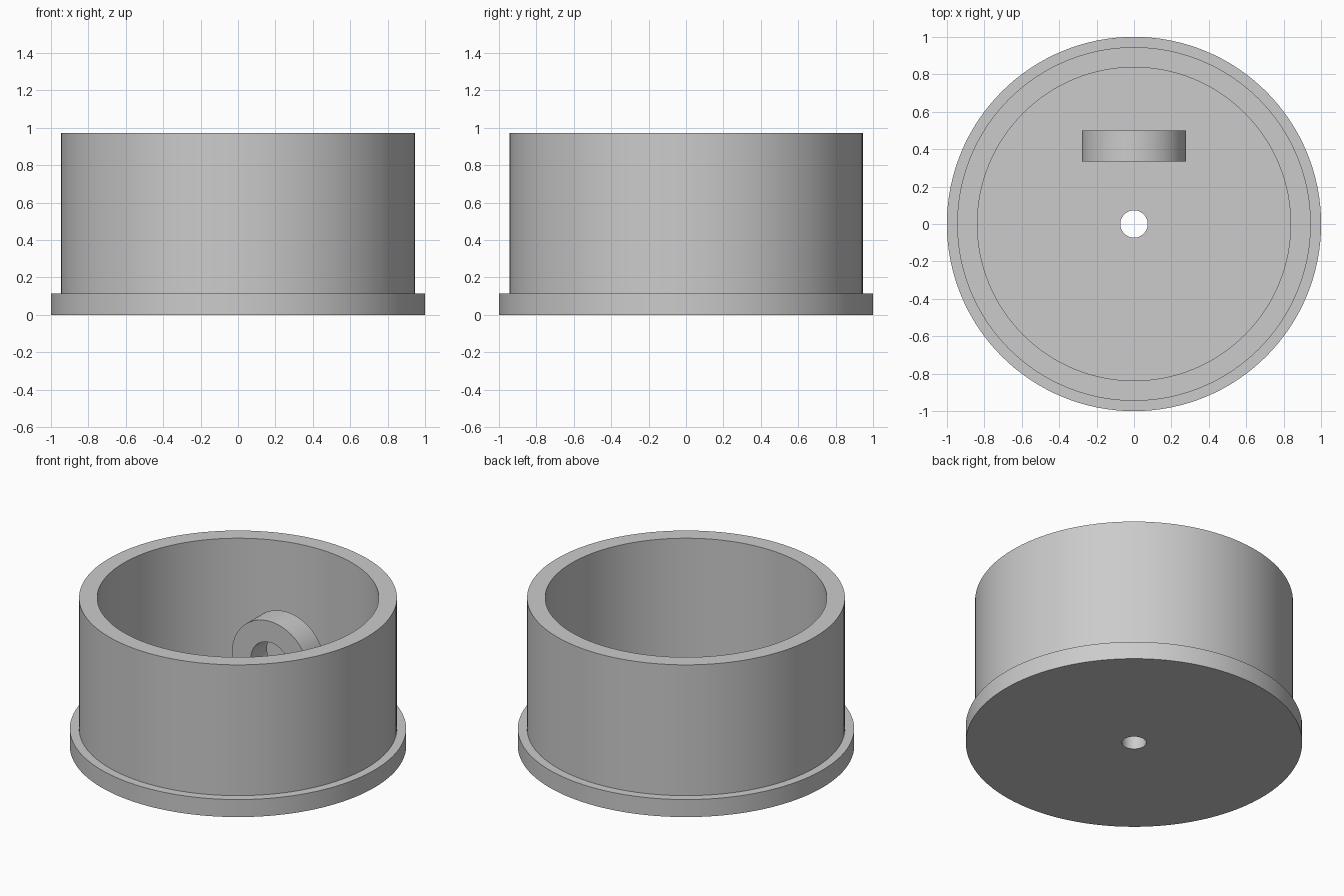
import bpy, bmesh
from math import sin, cos, pi, radians

cube = bpy.data.objects.get("Cube")
if cube:
    bpy.data.objects.remove(cube, do_unlink=True)

grey = bpy.data.materials.new("plain_grey")
grey.use_nodes = True
colour = (0.6, 0.6, 0.6, 1)
grey.diffuse_color = colour
grey.node_tree.nodes["Principled BSDF"].inputs["Base Color"].default_value = colour

FLOOR = 0.115


def loft(name, loops):
    """Join matching closed loops into a closed tube of quads."""
    bm = bmesh.new()
    rings = [[bm.verts.new(p) for p in loop] for loop in loops]
    for a, b in zip(rings, rings[1:] + rings[:1]):
        for i in range(len(a)):
            j = (i + 1) % len(a)
            bm.faces.new((a[i], a[j], b[j], b[i]))
    bmesh.ops.recalc_face_normals(bm, faces=bm.faces)
    mesh = bpy.data.meshes.new(name)
    bm.to_mesh(mesh)
    bm.free()
    mesh.materials.append(grey)
    obj = bpy.data.objects.new(name, mesh)
    bpy.context.collection.objects.link(obj)
    bpy.ops.object.select_all(action="DESELECT")
    obj.select_set(True)
    bpy.context.view_layer.objects.active = obj
    bpy.ops.object.shade_smooth_by_angle(angle=radians(30))
    return obj


def angles(n):
    return [2 * pi * i / n for i in range(n)]


# Flanged cup with a centre hole, turned from one profile (radius, height)
profile = [(0.073, 0), (1, 0), (1, FLOOR), (0.945, FLOOR),
           (0.945, 0.973), (0.837, 0.973), (0.837, FLOOR), (0.073, FLOOR)]
loft("flanged_cup", [[(r * cos(t), r * sin(t), z) for t in angles(128)]
                     for r, z in profile])

# Upright lug: rounded top, square foot, cross hole
RADIUS, HOLE, CENTRE = 0.278, 0.14, 0.412
FRONT, BACK = 0.333, 0.5


def lug_outline(y):
    points = []
    for t in angles(64):
        c, s = cos(t), sin(t)
        if s < -1e-6:
            k = max(abs(c), abs(s))
            points.append((RADIUS * c / k, y, CENTRE + s / k * (CENTRE - FLOOR + 0.005)))
        else:
            points.append((RADIUS * c, y, CENTRE + RADIUS * s))
    return points


def lug_hole(y):
    return [(HOLE * cos(t), y, CENTRE + HOLE * sin(t)) for t in angles(64)]


loft("pierced_lug", [lug_outline(FRONT), lug_outline(BACK), lug_hole(BACK), lug_hole(FRONT)])
